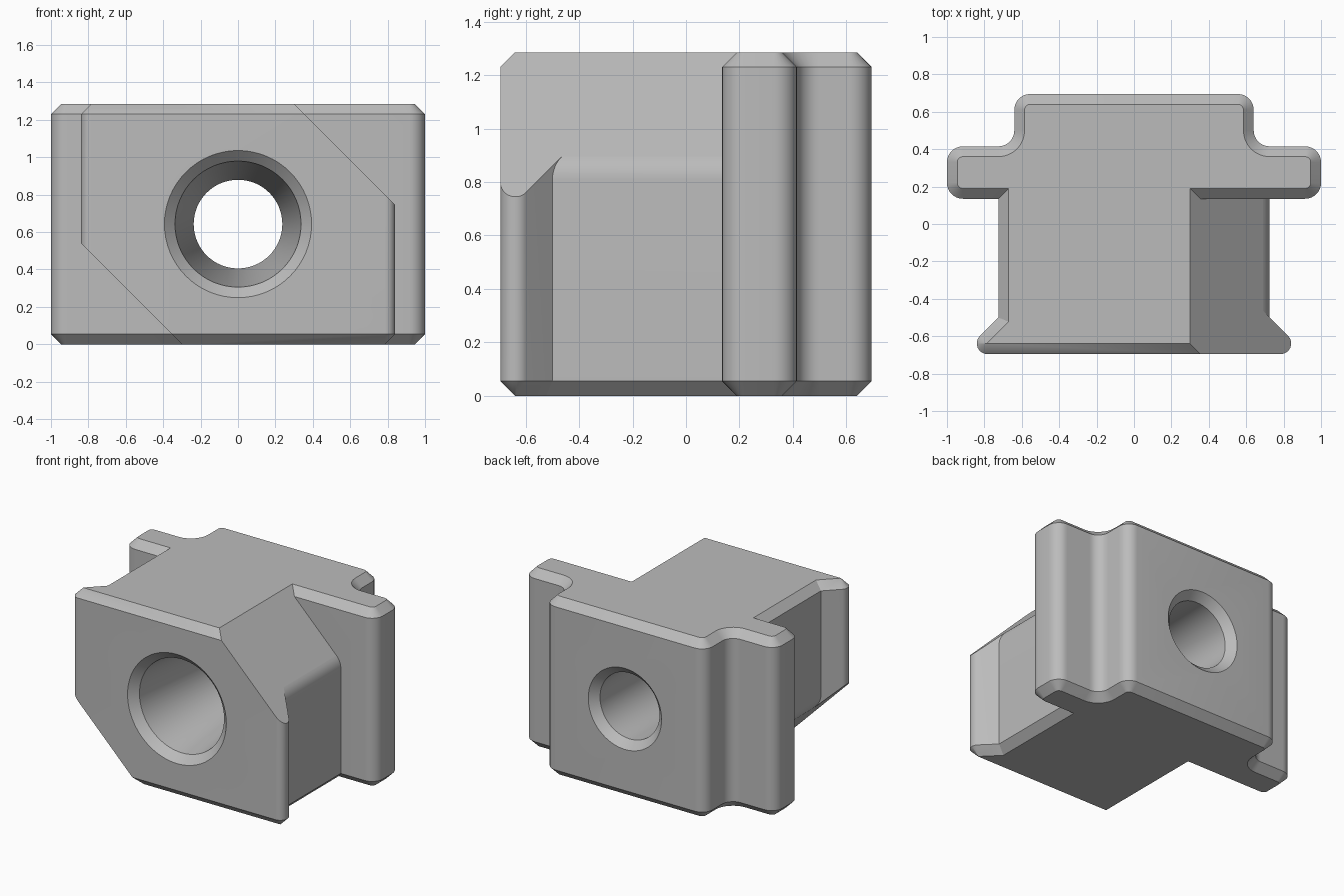
import bpy, bmesh, math
from mathutils import Vector

if "Cube" in bpy.data.objects:
    bpy.data.objects.remove(bpy.data.objects["Cube"])

H, CH = 1.285, 0.055          # height and edge chamfer
MID = H / 2

grey = bpy.data.materials.new("plain grey")
grey.use_nodes = True
grey.diffuse_color = (0.5, 0.5, 0.5, 1)
grey.node_tree.nodes["Principled BSDF"].inputs["Base Color"].default_value = (0.5, 0.5, 0.5, 1)


def loft(name, rings):
    """Solid skinned over matching closed rings."""
    bm = bmesh.new()
    loops = [[bm.verts.new(p) for p in ring] for ring in rings]
    n = len(loops[0])
    for a, b in zip(loops, loops[1:]):
        for i in range(n):
            j = (i + 1) % n
            bm.faces.new((a[i], a[j], b[j], b[i]))
    bm.faces.new(loops[0][::-1])
    bm.faces.new(loops[-1])
    bmesh.ops.recalc_face_normals(bm, faces=bm.faces)
    mesh = bpy.data.meshes.new(name)
    bm.to_mesh(mesh)
    bm.free()
    mesh.materials.append(grey)
    ob = bpy.data.objects.new(name, mesh)
    bpy.context.collection.objects.link(ob)
    return ob


def rounded(corners, inset, steps=8):
    """Inset a counter-clockwise outline of (x, y, radius) with rounded corners."""
    pts = [Vector(c[:2]) for c in corners]
    out = []
    for i, (x, y, r) in enumerate(corners):
        p = pts[i]
        d1 = (p - pts[i - 1]).normalized()
        d2 = (pts[(i + 1) % len(pts)] - p).normalized()
        n1, n2 = Vector((-d1.y, d1.x)), Vector((-d2.y, d2.x))
        miter = (n1 + n2) / (1 + n1.dot(n2))
        if r == 0:
            out.append(p + miter * inset)
            continue
        side = 1 if d1.cross(d2) > 0 else -1
        centre = p + miter * r * side
        rad = r - inset * side
        turn = math.atan2(d1.cross(d2), d1.dot(d2))
        start = math.atan2(-n1.y * side, -n1.x * side)
        for k in range(steps + 1):
            a = start + turn * k / steps
            out.append(centre + Vector((math.cos(a), math.sin(a))) * rad)
    return out


def chamfered_block(name, half):
    """Upright block from the right half of its outline, mirrored in x."""
    corners = half + [(-x, y, r) for x, y, r in reversed(half)]
    levels = [(0, CH), (CH, 0), (H - CH, 0), (H, CH)]
    return loft(name, [[(p.x, p.y, z) for p in rounded(corners, c)] for z, c in levels])


def combine(target, other, operation):
    mod = target.modifiers.new(operation.title(), 'BOOLEAN')
    mod.object, mod.operation, mod.solver = other, operation, 'EXACT'
    bpy.context.view_layer.objects.active = target
    bpy.ops.object.modifier_apply(modifier=mod.name)
    bpy.data.objects.remove(other)


# Back step and wide flange
body = chamfered_block("slot_nut_body", [
    (1, 0.135, 0.085), (1, 0.415, 0.085), (0.64, 0.415, 0.085), (0.64, 0.695, 0.085)])

# Front stem with flared lip
stem = chamfered_block("front_stem", [
    (0.84, -0.695, 0.055), (0.84, -0.615, 0.055), (0.725, -0.5, 0), (0.725, 0.3, 0)])

# Diagonal corner cuts, and the rounding where each cut meets the stem side
wedge = [(0.2, H + 0.1), (1.2, H - 0.9), (1.2, H + 0.1)]
side, low, t = 0.725, 0.81, 0.05
rad = t / math.tan(math.pi / 8)
arc = [(side - rad + rad * math.cos(a), low + rad * math.sin(a))
       for a in (math.pi / 4 * k / 6 for k in range(7))]
fillet = arc + [(arc[-1][0] + 0.02, arc[-1][1] + 0.02), (0.77, 0.87), (0.77, low)]
for s in (1, -1):
    def place(x, z, y):
        return (s * x, y, MID + s * (z - MID))
    combine(stem, loft("corner_cutter", [[place(x, z, y) for x, z in wedge]
                                         for y in (-1, 1)]), 'DIFFERENCE')
    combine(stem, loft("fillet_cutter", [
        [place(x, z, -0.5 - (x - side)) for x, z in fillet],
        [place(x, z, 0.5) for x, z in fillet]]), 'DIFFERENCE')

combine(body, stem, 'UNION')

# Through hole: chamfered mouth, tapered bore, straight throat, chamfered exit
bore = [(-0.755, 0.455), (-0.64, 0.337), (0.2, 0.237), (0.64, 0.237), (0.755, 0.352)]
angles = [2 * math.pi * k / 64 for k in range(64)]
combine(body, loft("bore_cutter", [
    [(r * math.cos(a), y, MID + r * math.sin(a)) for a in angles] for y, r in bore]), 'DIFFERENCE')

bpy.ops.object.select_all(action='DESELECT')
body.select_set(True)
bpy.context.view_layer.objects.active = body
bpy.ops.object.shade_smooth_by_angle(angle=math.radians(25))
